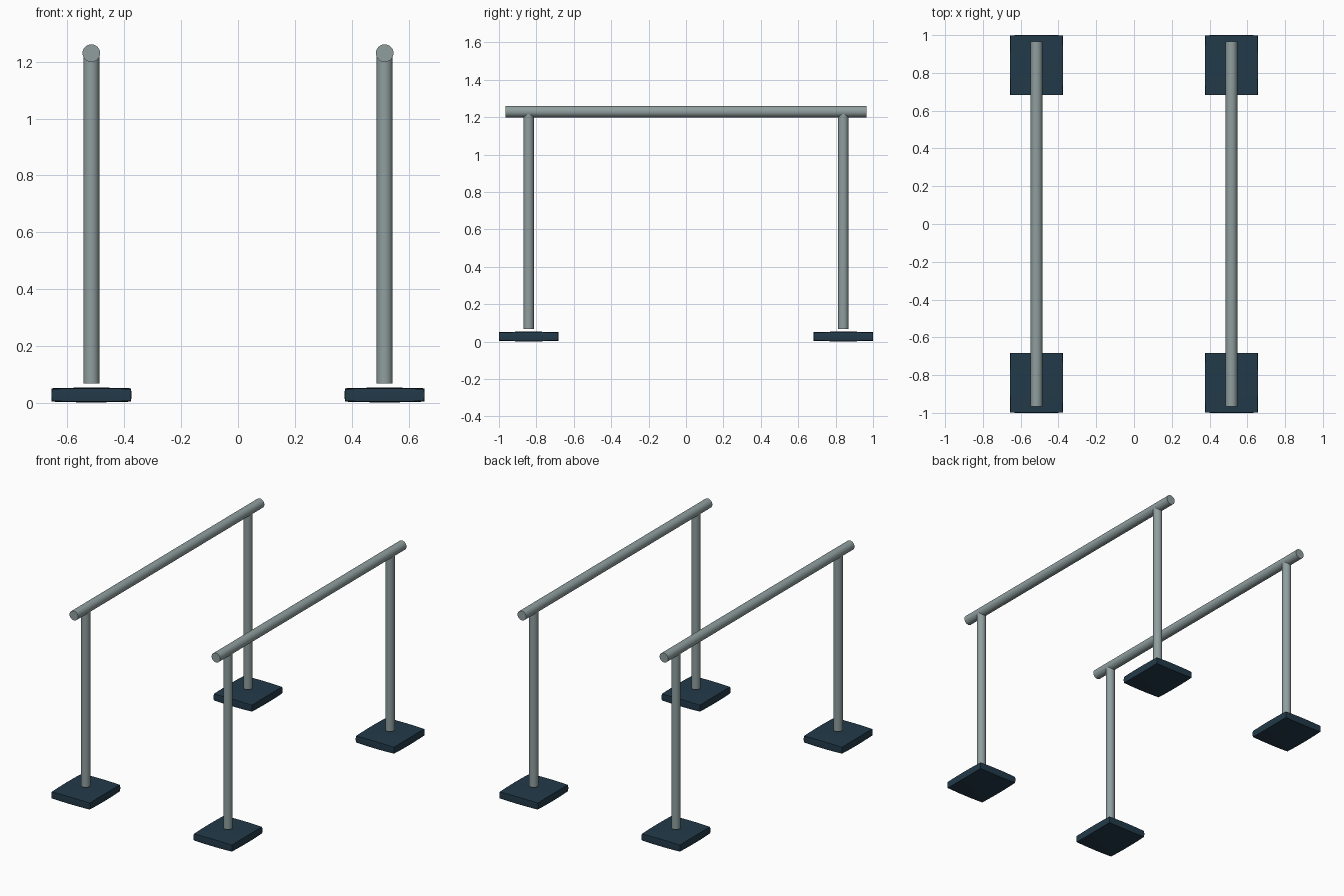
import bpy, bmesh, math
from mathutils import Matrix, Vector

if "Cube" in bpy.data.objects:
    bpy.data.objects.remove(bpy.data.objects["Cube"])


def material(name, rgb):
    m = bpy.data.materials.new(name)
    m.diffuse_color = (*rgb, 1)
    m.use_nodes = True
    m.node_tree.nodes["Principled BSDF"].inputs["Base Color"].default_value = m.diffuse_color
    return m


STEEL = material("grey steel", (0.28, 0.345, 0.345))
RUBBER = material("dark blue", (0.016, 0.042, 0.067))

RAIL_X, POST_Y, RAIL_Z = 0.516, 0.841, 1.23


def add_object(name, bm, mat, location, angle):
    bmesh.ops.recalc_face_normals(bm, faces=bm.faces)
    mesh = bpy.data.meshes.new(name)
    bm.to_mesh(mesh)
    bm.free()
    mesh.materials.append(mat)
    ob = bpy.data.objects.new(name, mesh)
    ob.location = location
    bpy.context.collection.objects.link(ob)
    bpy.ops.object.select_all(action='DESELECT')
    ob.select_set(True)
    bpy.context.view_layer.objects.active = ob
    bpy.ops.object.shade_smooth_by_angle(angle=math.radians(angle))
    return ob


def tube(name, radius, length, location, along_y=False):
    bm = bmesh.new()
    rot = Matrix.Rotation(math.radians(90), 4, 'X') if along_y else Matrix()
    bmesh.ops.create_cone(bm, cap_ends=True, segments=32, radius1=radius,
                          radius2=radius, depth=length, matrix=rot)
    add_object(name, bm, STEEL, location, 40)


def foot(name, location):
    # Slightly pillowed block: every face bows outwards in the middle
    bm = bmesh.new()
    bmesh.ops.create_cube(bm, size=2)
    bmesh.ops.subdivide_edges(bm, edges=bm.edges[:], cuts=5, use_grid_fill=True)
    half = Vector((0.141, 0.159, 0.026))
    bow = Vector((0.003, 0.002, 0.005))
    for v in bm.verts:
        x, y, z = v.co
        r = Vector(((y * y + z * z) / 2, (x * x + z * z) / 2, (x * x + y * y) / 2))
        v.co = [c * (h - b * k) for c, h, b, k in zip((x, y, z), half, bow, r)]
    add_object(name, bm, RUBBER, location, 40)


for sx, side in ((-1, "left"), (1, "right")):
    # Hand rail running front to back
    tube(f"{side}_rail", 0.031, 1.932, (sx * RAIL_X, 0, RAIL_Z), True)
    for sy, end in ((-1, "front"), (1, "back")):
        # Post rises from just above the foot into the rail
        tube(f"{side}_{end}_post", 0.028, 1.15,
             (sx * RAIL_X, sy * POST_Y, 0.067 + 0.575))
        foot(f"{side}_{end}_foot", (sx * RAIL_X, sy * POST_Y, 0.0275))
